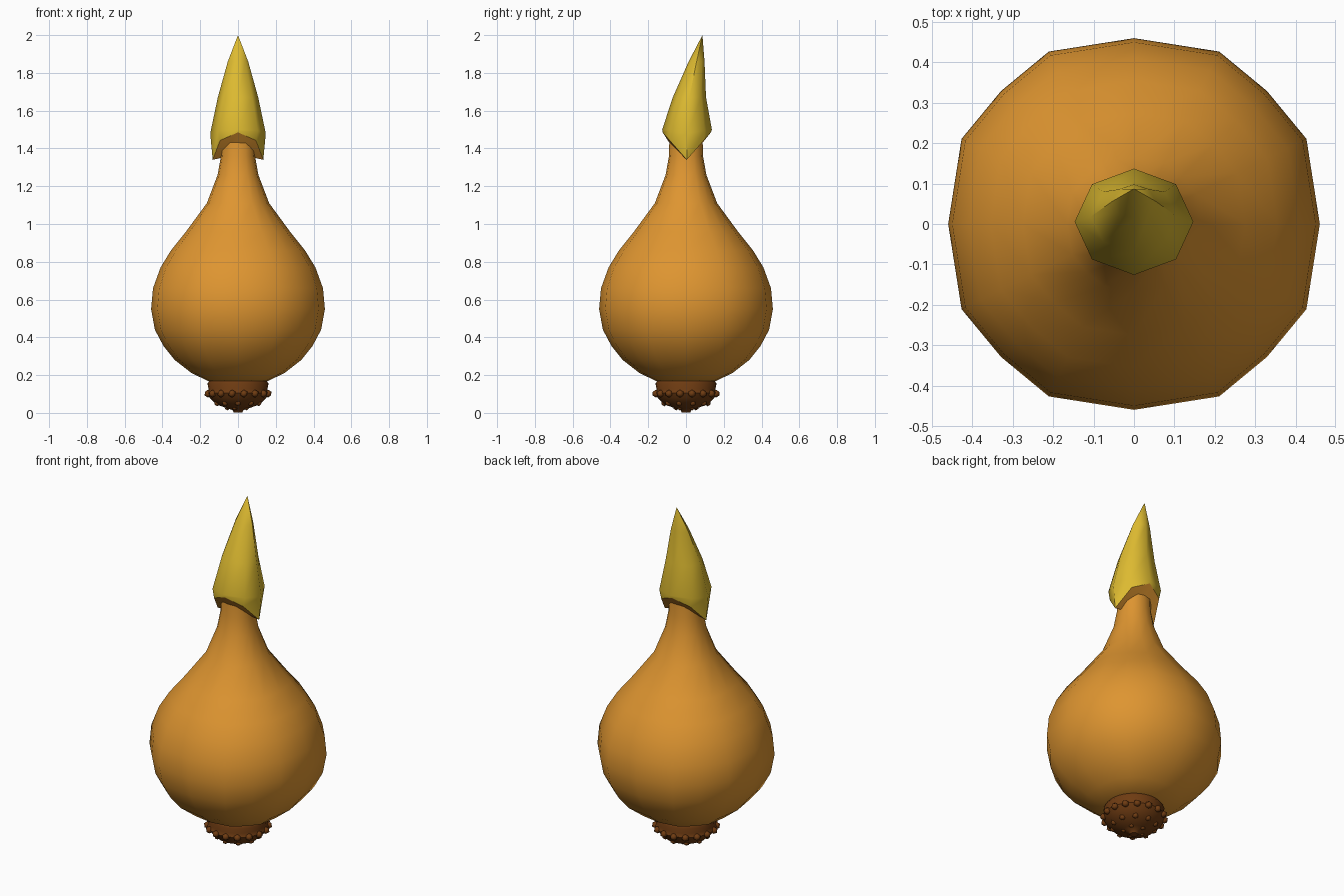
import bpy, bmesh, math
from mathutils import Matrix

if "Cube" in bpy.data.objects:
    bpy.data.objects.remove(bpy.data.objects["Cube"])


def material(name, rgb):
    m = bpy.data.materials.new(name)
    m.diffuse_color = (*rgb, 1)
    m.use_nodes = True
    m.node_tree.nodes["Principled BSDF"].inputs["Base Color"].default_value = m.diffuse_color
    return m


ORANGE = material("onion skin orange", (0.73, 0.30, 0.03))
YELLOW = material("sprout yellow", (0.72, 0.49, 0.03))
BROWN = material("root brown", (0.16, 0.045, 0.006))


def finish(bm, name, mat, angle):
    bmesh.ops.recalc_face_normals(bm, faces=bm.faces)
    me = bpy.data.meshes.new(name)
    bm.to_mesh(me)
    bm.free()
    me.materials.append(mat)
    ob = bpy.data.objects.new(name, me)
    bpy.context.collection.objects.link(ob)
    bpy.ops.object.select_all(action='DESELECT')
    ob.select_set(True)
    bpy.context.view_layer.objects.active = ob
    bpy.ops.object.shade_smooth_by_angle(angle=math.radians(angle))
    return ob


def loft(bm, rings, cap_start=False, cap_end=False):
    """Skin a list of rings; a ring with a single point is a tip."""
    vs = [[bm.verts.new(p) for p in r] for r in rings]
    for a, b in zip(vs, vs[1:]):
        n = len(a)
        for i in range(n):
            j = (i + 1) % n
            if len(b) == 1:
                bm.faces.new((a[i], a[j], b[0]))
            else:
                bm.faces.new((a[i], a[j], b[j], b[i]))
    if cap_start:
        bm.faces.new(vs[0])
    if cap_end:
        bm.faces.new(vs[-1])


# Bulb: sixteen-sided, slightly squared lathe running up into the neck
quarter = [(0, 1), (26.3, 1.035), (45, 1.012), (63.7, 1.035)]
corners = [(math.radians(a + 90 * q), f) for q in range(4) for a, f in quarter]
profile = [(0.10, 0.165), (0.16, 0.17), (0.245, 0.21), (0.335, 0.28), (0.395, 0.355),
           (0.44, 0.44), (0.46, 0.55), (0.45, 0.66), (0.41, 0.77), (0.355, 0.86),
           (0.275, 0.96), (0.165, 1.11), (0.108, 1.26), (0.09, 1.36), (0.088, 1.45)]
bm = bmesh.new()
loft(bm, [[(r * f * math.cos(a), r * f * math.sin(a), z) for a, f in corners]
          for r, z in profile], True, True)
finish(bm, "bulb", ORANGE, 60)


# Sprout: eight-sided leaning spike, its rim dips at both sides
def oval(rx, y0, y1, z, lift=0.0):
    out = []
    for i in range(8):
        a = math.tau * i / 8
        out.append((rx * math.cos(a), (y0 + y1) / 2 + (y1 - y0) / 2 * math.sin(a),
                    z + lift * abs(math.sin(a))))
    return out


rim = oval(0.134, -0.124, 0.132, 1.34, 0.145)
bm = bmesh.new()
loft(bm, [rim, oval(0.147, -0.126, 0.137, 1.48, 0.02), oval(0.107, -0.07, 0.106, 1.67),
          oval(0.054, 0.014, 0.098, 1.86), [(0, 0.087, 2.0)]])
finish(bm, "sprout", YELLOW, 50)

# Collar: flared skin closing the underside of the sprout
bm = bmesh.new()
loft(bm, [oval(0.088, -0.088, 0.088, 1.35, 0.08), rim])
finish(bm, "sprout_collar", ORANGE, 50)

# Root plate: stepped bowl with a small point underneath
root = [(0.15, 0.172), (0.162, 0.155), (0.155, 0.125), (0.165, 0.105), (0.15, 0.08),
        (0.115, 0.045), (0.06, 0.025), (0.03, 0.015), (0.022, 0.002)]
bm = bmesh.new()
loft(bm, [[(r * math.cos(math.tau * i / 24), r * math.sin(math.tau * i / 24), z)
           for i in range(24)] for r, z in root], True, True)
finish(bm, "root_plate", BROWN, 50)

# Root stubs: rows of little knobs around the plate
bm = bmesh.new()
for count, r, z, size in [(16, 0.162, 0.102, 0.021), (10, 0.115, 0.053, 0.018),
                          (5, 0.055, 0.028, 0.015)]:
    for i in range(count):
        a = math.tau * (i + 0.5) / count
        bmesh.ops.create_icosphere(bm, subdivisions=1, radius=size, matrix=Matrix.Translation(
            (r * math.cos(a), r * math.sin(a), z)))
finish(bm, "root_stubs", BROWN, 60)
